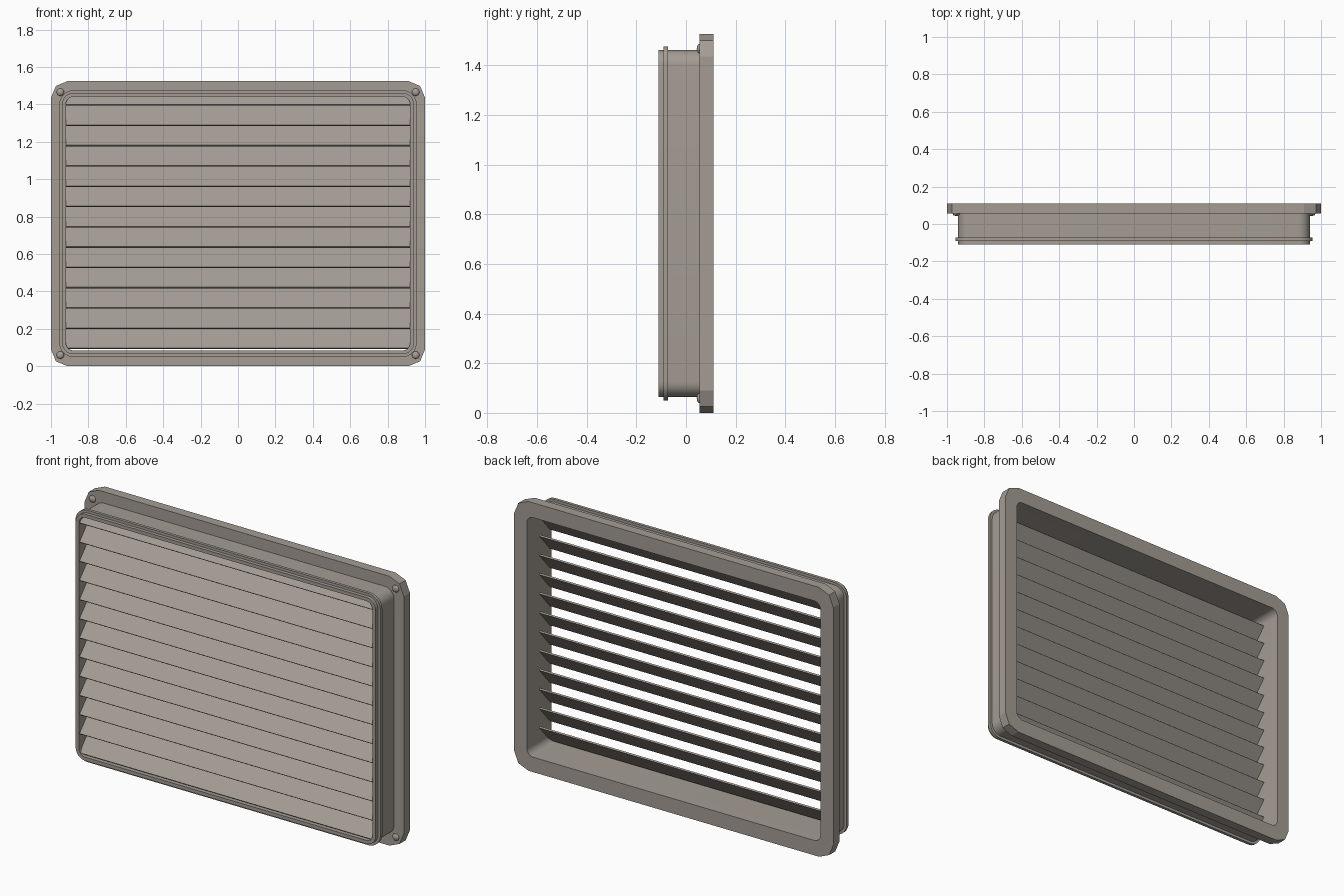
import bpy, bmesh, math
from mathutils import Vector

cube = bpy.data.objects.get("Cube")
if cube:
    bpy.data.objects.remove(cube, do_unlink=True)

MID = 0.7625   # height of the centre
CORNER = 8     # points per rounded corner

mat = bpy.data.materials.new("warm_grey_metal")
mat.use_nodes = True
colour = (0.37, 0.335, 0.295, 1)
mat.diffuse_color = colour
mat.node_tree.nodes["Principled BSDF"].inputs["Base Color"].default_value = colour


def finish(name, bm, smooth=True):
    bmesh.ops.recalc_face_normals(bm, faces=bm.faces)
    mesh = bpy.data.meshes.new(name)
    bm.to_mesh(mesh)
    bm.free()
    mesh.materials.append(mat)
    obj = bpy.data.objects.new(name, mesh)
    bpy.context.collection.objects.link(obj)
    if smooth:
        bpy.ops.object.select_all(action="DESELECT")
        obj.select_set(True)
        bpy.context.view_layer.objects.active = obj
        bpy.ops.object.shade_smooth_by_angle(angle=math.radians(25))
    return obj


def rounded_loop(bm, half_x, half_z, radius, y, facets):
    """Rectangle loop whose corners have a given number of flat facets."""
    verts = []
    for corner in range(4):
        sx, sz = ((1, 1), (-1, 1), (-1, -1), (1, -1))[corner]
        for i in range(CORNER + 1):
            t = i / CORNER * facets
            k = min(int(t), facets - 1)
            step = math.pi / 2 / facets
            a, b = [Vector((math.cos(n), math.sin(n))) for n in
                    (corner * math.pi / 2 + k * step, corner * math.pi / 2 + (k + 1) * step)]
            p = a.lerp(b, t - k) * radius
            verts.append(bm.verts.new((sx * (half_x - radius) + p.x, y,
                                       MID + sz * (half_z - radius) + p.y)))
    return verts


def frame(name, sections, smooth=True):
    """Closed frame lofted through (half_x, half_z, radius, y, facets) loops."""
    bm = bmesh.new()
    loops = [rounded_loop(bm, *s) for s in sections]
    for a, b in zip(loops, loops[1:] + loops[:1]):
        for i in range(len(a)):
            j = (i + 1) % len(a)
            bm.faces.new((a[i], a[j], b[j], b[i]))
    return finish(name, bm, smooth)


# Mounting flange, sleeve and the bead around the sleeve
IN_X, IN_Z, IN_R = 0.92, 0.678, 0.04
frame("back_flange", [(1, MID, 0.09, 0.055, 2), (1, MID, 0.09, 0.11, 2),
                      (IN_X, IN_Z, IN_R, 0.11, CORNER), (IN_X, IN_Z, IN_R, 0.055, CORNER)], False)
frame("sleeve", [(0.94, 0.698, 0.06, -0.11, CORNER), (0.94, 0.698, 0.06, 0.055, CORNER),
                 (IN_X, IN_Z, IN_R, 0.055, CORNER), (IN_X, IN_Z, IN_R, -0.11, CORNER)])
frame("sleeve_bead", [(0.955, 0.713, 0.075, -0.09, CORNER), (0.955, 0.713, 0.075, -0.073, CORNER),
                      (0.938, 0.696, 0.058, -0.073, CORNER), (0.938, 0.696, 0.058, -0.09, CORNER)])

# Sloping louvre slats, low at the front
PITCH, RISE, DEPTH, THICK = 0.1085, 0.106, 0.095, 0.009
along = Vector((DEPTH, RISE))
across = Vector((RISE, -DEPTH)).normalized() * THICK
for n in range(13):
    start = Vector((-0.104, 0.097 + n * PITCH))
    part = min(1, (MID + IN_Z - start.y) / RISE)
    profile = [start, start + along * part, start + along * part + across, start + across]
    bm = bmesh.new()
    ends = [[bm.verts.new((x, p.x, p.y)) for p in profile] for x in (-IN_X, IN_X)]
    for end in ends:
        bm.faces.new(end)
    for i in range(4):
        j = (i + 1) % 4
        bm.faces.new((ends[0][i], ends[0][j], ends[1][j], ends[1][i]))
    finish(f"louvre_slat_{n + 1}", bm, False)

# Domed screws at the flange corners
for sx in (-1, 1):
    for sz in (-1, 1):
        bm = bmesh.new()
        bmesh.ops.create_uvsphere(bm, u_segments=16, v_segments=8, radius=0.02)
        for v in bm.verts:
            v.co = (v.co.x + sx * 0.95, 0.055 + v.co.y * 0.6, v.co.z + MID + sz * 0.703)
        side = "left" if sx > 0 else "right"
        finish(f"screw_{'upper' if sz > 0 else 'lower'}_{side}", bm)
